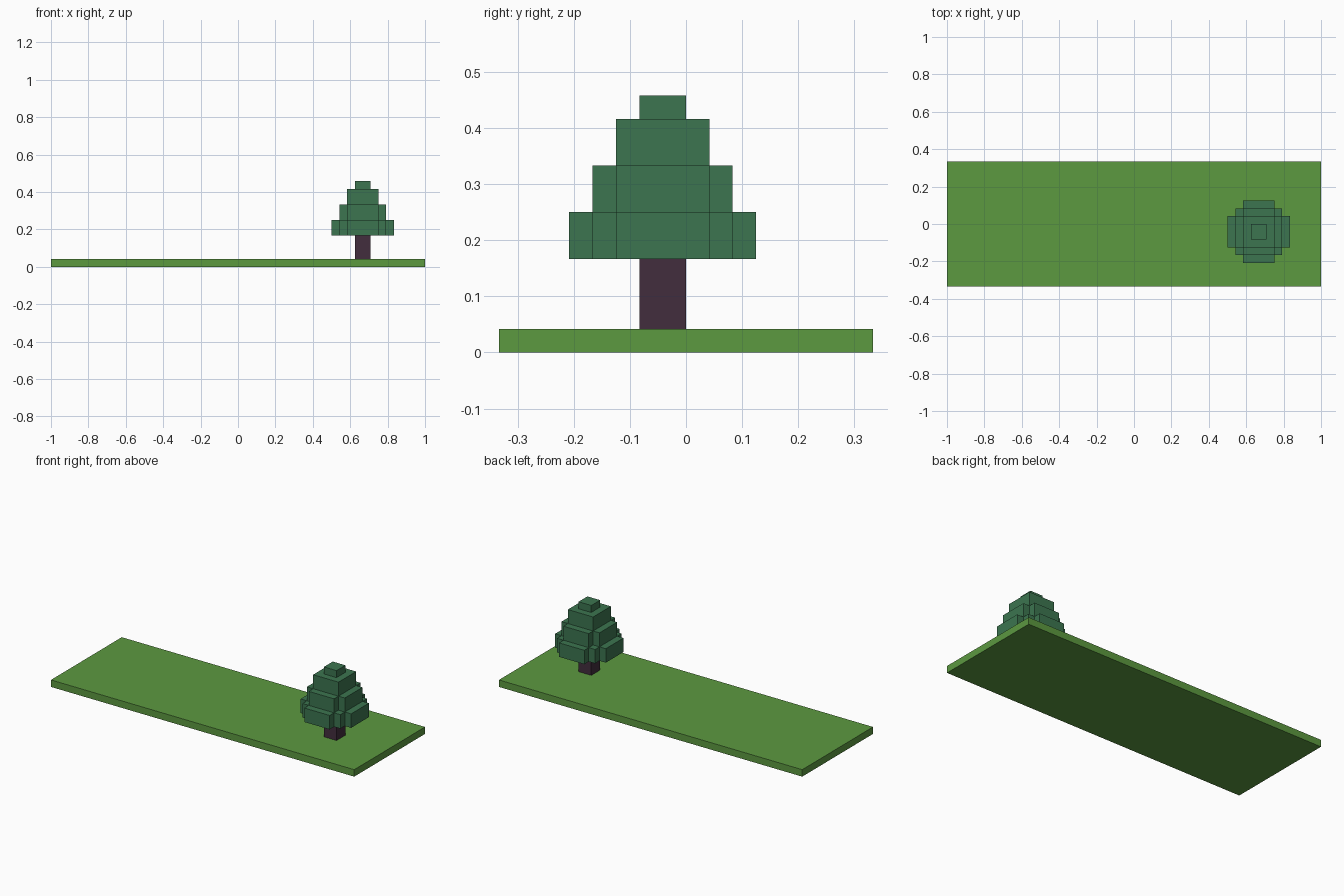
import bpy
import bmesh

cube = bpy.data.objects.get("Cube")
if cube:
    bpy.data.objects.remove(cube, do_unlink=True)

U = 1 / 24              # one grid block
TREE = (16, -1)         # tree centre, in blocks


def make_material(name, rgb):
    mat = bpy.data.materials.new(name)
    mat.use_nodes = True
    color = (*rgb, 1.0)
    mat.diffuse_color = color
    bsdf = next(n for n in mat.node_tree.nodes if n.type == 'BSDF_PRINCIPLED')
    bsdf.inputs["Base Color"].default_value = color
    return mat


grass = make_material("grass green", (0.107, 0.319, 0.051))
leaves = make_material("leaf green", (0.045, 0.178, 0.080))
bark = make_material("dark bark", (0.054, 0.027, 0.047))


def prism(name, outline, z0, z1, mat, centre=(0, 0)):
    """Extrude a plan outline (in blocks) from z0 to z1."""
    bm = bmesh.new()
    face = bm.faces.new([bm.verts.new((x * U, y * U, 0)) for x, y in outline])
    top = bmesh.ops.extrude_face_region(bm, geom=[face])["geom"]
    verts = [v for v in top if isinstance(v, bmesh.types.BMVert)]
    bmesh.ops.translate(bm, verts=verts, vec=(0, 0, (z1 - z0) * U))
    bmesh.ops.recalc_face_normals(bm, faces=bm.faces)
    mesh = bpy.data.meshes.new(name)
    bm.to_mesh(mesh)
    bm.free()
    mesh.materials.append(mat)
    obj = bpy.data.objects.new(name, mesh)
    obj.location = (centre[0] * U, centre[1] * U, z0 * U)
    bpy.context.collection.objects.link(obj)
    return obj


def four_way(corner):
    """Repeat one corner's points around the centre in quarter turns."""
    points = []
    for _ in range(4):
        points += corner
        corner = [(-y, x) for x, y in corner]
    return points


# Ground slab
prism("ground", [(-24, -8), (24, -8), (24, 8), (-24, 8)], 0, 1, grass)

# Trunk
prism("trunk", four_way([(1, 1)]), 1, 4, bark, TREE)

# Canopy tiers, bottom to top, each given by its stepped corner
tiers = [
    ("canopy_bottom", [(4, 2), (3, 2), (3, 3), (2, 3), (2, 4)], 4, 6),
    ("canopy_middle", [(3, 2), (2, 2), (2, 3)], 6, 8),
    ("canopy_upper", [(2, 2)], 8, 10),
    ("canopy_tip", [(1, 1)], 10, 11),
]
for name, corner, z0, z1 in tiers:
    prism(name, four_way(corner), z0, z1, leaves, TREE)
